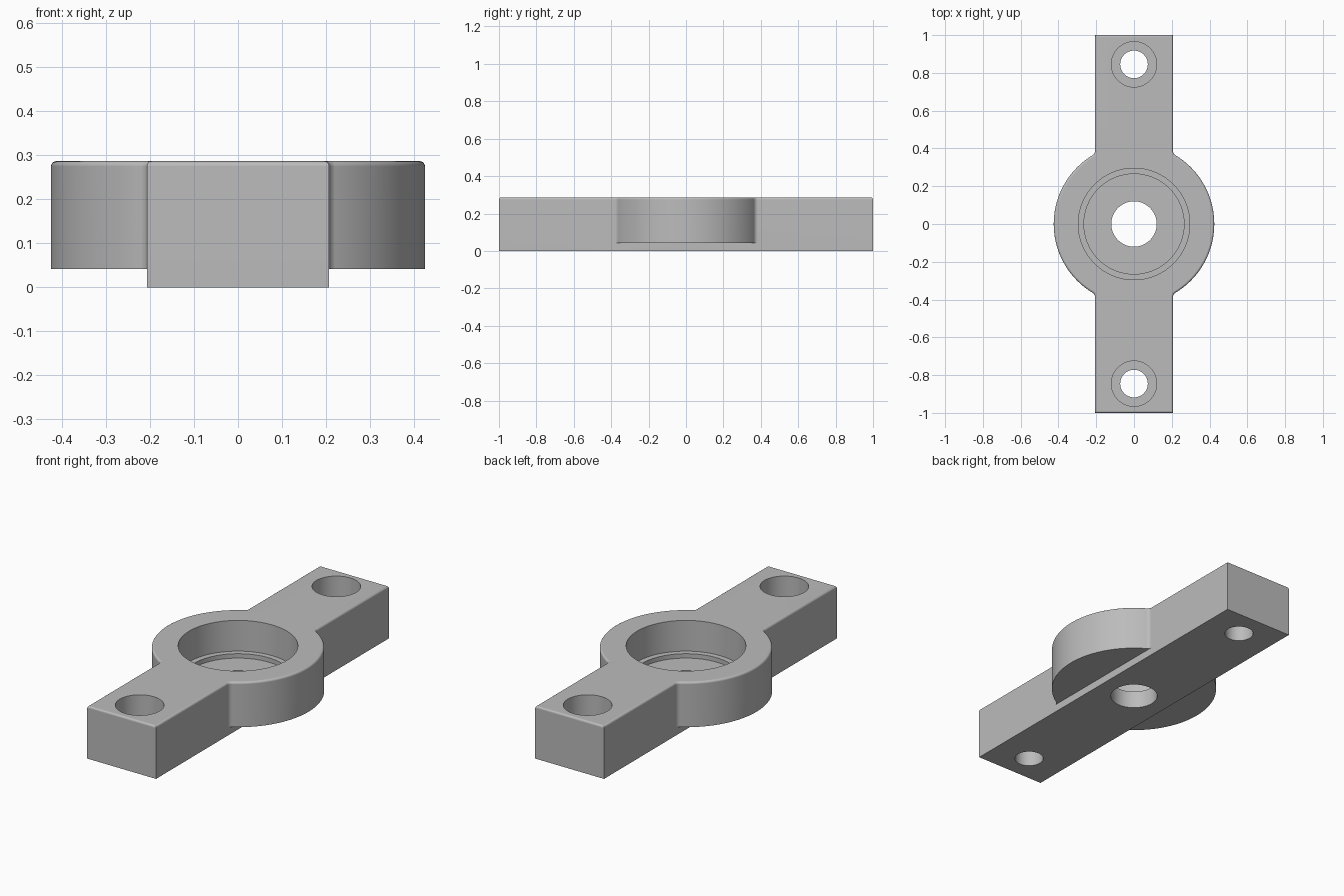
import bpy, bmesh, math
from mathutils import Vector

HALF_W, HALF_L, RADIUS = 0.207, 1.0, 0.425
TOP, DISC_Z, ROUND = 0.287, 0.042, 0.012

cube = bpy.data.objects.get("Cube")
if cube:
    bpy.data.objects.remove(cube, do_unlink=True)

metal = bpy.data.materials.new("grey metal")
metal.use_nodes = True
GREY = (0.5, 0.5, 0.5, 1)
metal.diffuse_color = GREY
metal.node_tree.nodes["Principled BSDF"].inputs["Base Color"].default_value = GREY


def make_object(name, bm):
    bmesh.ops.recalc_face_normals(bm, faces=bm.faces)
    mesh = bpy.data.meshes.new(name)
    bm.to_mesh(mesh)
    bm.free()
    mesh.materials.append(metal)
    obj = bpy.data.objects.new(name, mesh)
    bpy.context.collection.objects.link(obj)
    return obj


def lathe(name, profile, y=0, steps=96):
    """Closed solid turned about z from (radius, height) points."""
    bm = bmesh.new()
    rings = [[bm.verts.new((r * math.cos(a), y + r * math.sin(a), z))
              for a in (math.tau * i / steps for i in range(steps))] for r, z in profile]
    for low, high in zip(rings, rings[1:]):
        for i in range(steps):
            j = (i + 1) % steps
            bm.faces.new((low[i], low[j], high[j], high[i]))
    bm.faces.new(rings[0])
    bm.faces.new(rings[-1])
    return make_object(name, bm)


def box(name, low, high):
    bm = bmesh.new()
    bmesh.ops.create_cube(bm, size=1)
    low, high = Vector(low), Vector(high)
    for v in bm.verts:
        v.co = (low + high) / 2 + v.co * (high - low)
    return make_object(name, bm)


# Bracket body: bar and round boss share one extruded outline
start = math.asin(HALF_W / RADIUS) - math.pi / 2
arc = [(RADIUS * math.cos(a), RADIUS * math.sin(a))
       for a in (start - 2 * start * i / 64 for i in range(65))]
side = [(HALF_W, -HALF_L)] + arc + [(HALF_W, HALF_L)]
outline = side + [(-x, -y) for x, y in side]
bm = bmesh.new()
base = bm.faces.new([bm.verts.new((x, y, 0)) for x, y in outline])
walls = bmesh.ops.extrude_face_region(bm, geom=[base])["geom"]
bmesh.ops.translate(bm, vec=(0, 0, TOP), verts=[g for g in walls if isinstance(g, bmesh.types.BMVert)])
bmesh.ops.recalc_face_normals(bm, faces=bm.faces)

# Soften the inner corners, then the top rim
inner = [e for e in bm.edges if abs(e.verts[0].co.z - e.verts[1].co.z) > 0.1
         and not e.is_convex and e.calc_face_angle() > 0.5]
bmesh.ops.bevel(bm, geom=inner, offset=ROUND, segments=3, profile=0.5, affect='EDGES')
rim = [e for e in bm.edges if all(v.co.z > TOP - 0.001 for v in e.verts)]
bmesh.ops.bevel(bm, geom=rim, offset=ROUND, segments=4, profile=0.5, affect='EDGES')
body = make_object("bracket_body", bm)

# Cutters: stepped bore, counterbored screw holes, relief under the boss
cutters = [lathe("bore_cutter", [(0.12, -0.1), (0.12, 0.096), (0.265, 0.096),
                                 (0.265, 0.12), (0.295, 0.12), (0.295, 0.4)])]
for s, label in ((-1, "front"), (1, "back")):
    cutters.append(lathe(label + "_screw_hole_cutter",
                         [(0.073, -0.1), (0.073, 0.12), (0.12, 0.12), (0.12, 0.4)],
                         y=s * 0.845, steps=64))
cutters.append(box("left_relief_cutter", (HALF_W, -0.6, -0.1), (0.6, 0.6, DISC_Z)))
cutters.append(box("right_relief_cutter", (-0.6, -0.6, -0.1), (-HALF_W, 0.6, DISC_Z)))

bpy.ops.object.select_all(action='DESELECT')
body.select_set(True)
bpy.context.view_layer.objects.active = body
for cutter in cutters:
    mod = body.modifiers.new(cutter.name, 'BOOLEAN')
    mod.operation, mod.solver, mod.object = 'DIFFERENCE', 'EXACT', cutter
    bpy.ops.object.modifier_apply(modifier=mod.name)
    bpy.data.objects.remove(cutter, do_unlink=True)

# Smooth curved walls, keep flat faces flat
bpy.ops.object.shade_smooth_by_angle(angle=math.radians(30))
weighted = body.modifiers.new("flat_faces", 'WEIGHTED_NORMAL')
weighted.keep_sharp = True
